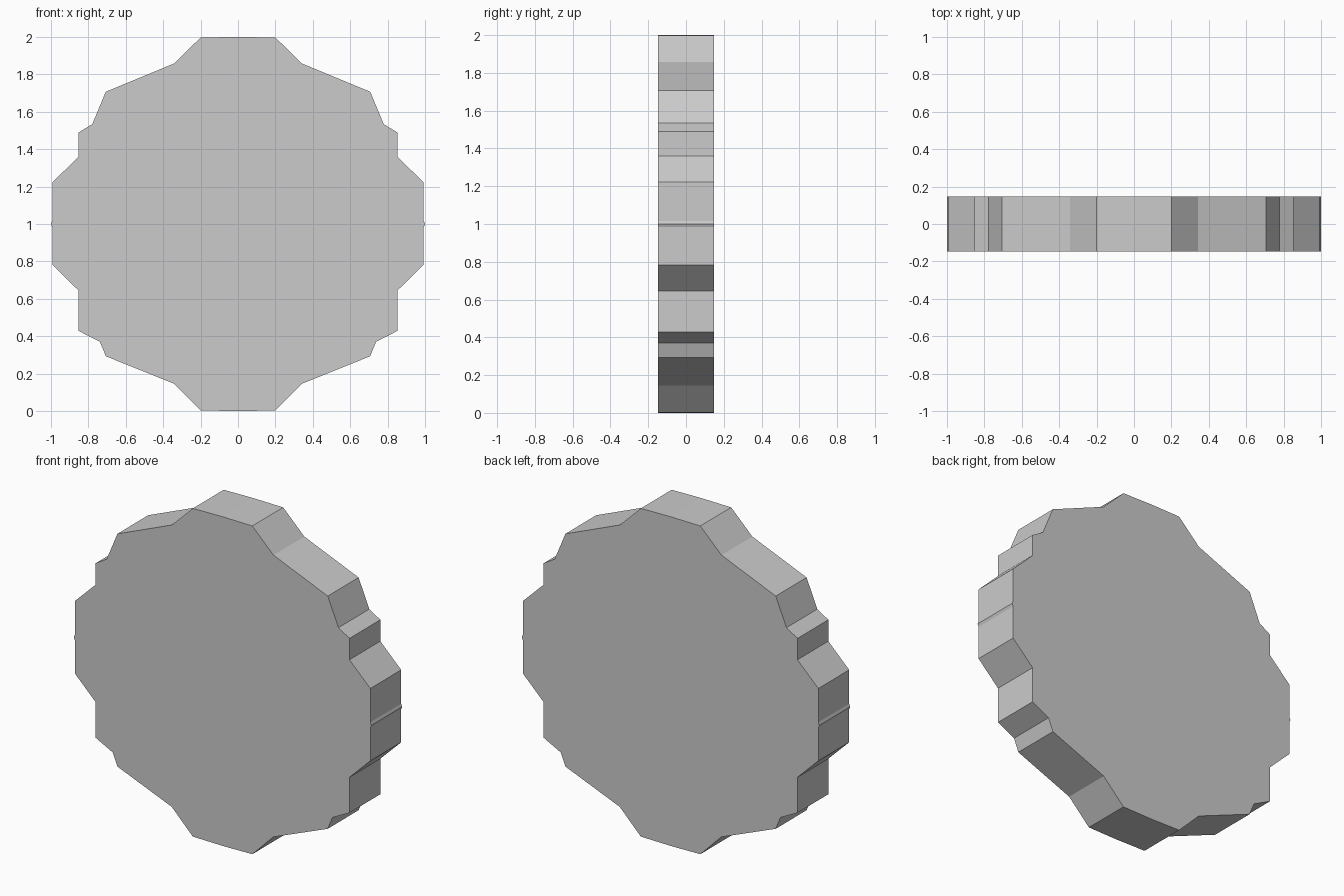
import bpy, bmesh

if "Cube" in bpy.data.objects:
    bpy.data.objects.remove(bpy.data.objects["Cube"])

HALF_DEPTH = 0.148

# right half of the scalloped outline, top to bottom (x, z)
half = [(0, 2.0), (0.2, 1.997), (0.342, 1.858), (0.707, 1.707), (0.779, 1.534),
        (0.853, 1.489), (0.853, 1.359), (0.993, 1.222), (0.993, 1.017), (1.0, 1.0),
        (0.993, 0.983), (0.993, 0.782), (0.853, 0.645), (0.853, 0.429),
        (0.738, 0.370), (0.707, 0.293), (0.342, 0.146), (0.2, 0.003), (0, 0)]
outline = half + [(-x, z) for x, z in reversed(half[1:-1])]

# disc: outline face extruded through its thickness
bm = bmesh.new()
face = bm.faces.new([bm.verts.new((x, -HALF_DEPTH, z)) for x, z in outline])
extruded = bmesh.ops.extrude_face_region(bm, geom=[face], use_keep_orig=True)
moved = [g for g in extruded["geom"] if isinstance(g, bmesh.types.BMVert)]
bmesh.ops.translate(bm, verts=moved, vec=(0, 2 * HALF_DEPTH, 0))
bmesh.ops.recalc_face_normals(bm, faces=bm.faces)

mesh = bpy.data.meshes.new("scalloped_disc")
bm.to_mesh(mesh)
bm.free()
bpy.context.collection.objects.link(bpy.data.objects.new("scalloped_disc", mesh))
